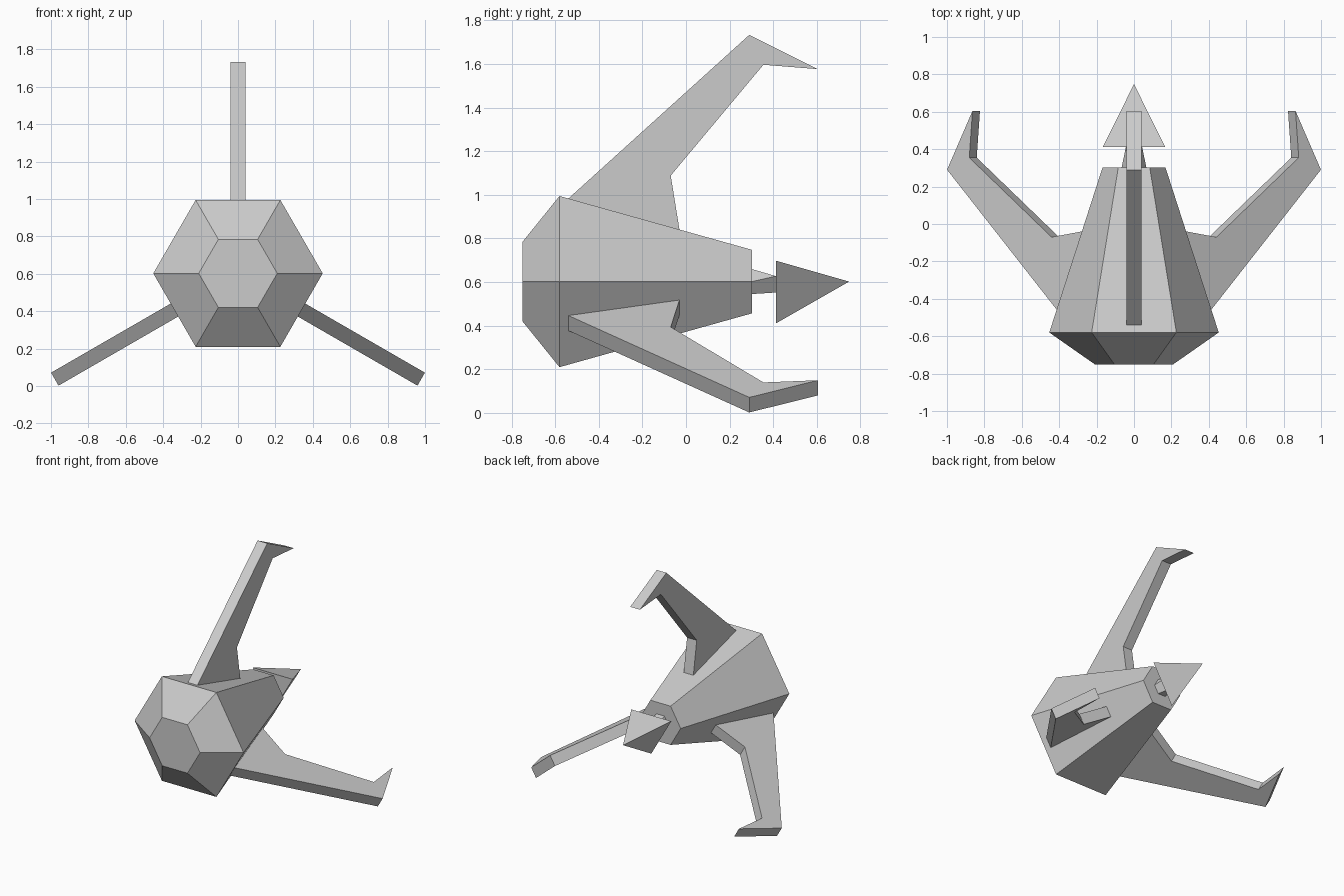
import bpy, bmesh
from math import cos, sin, radians, tau
from mathutils import Matrix, Vector

if "Cube" in bpy.data.objects:
    bpy.data.objects.remove(bpy.data.objects["Cube"])

AXIS_Z = 0.602  # height of the ship's long axis


def ring(y, radius, sides, start=0):
    """Regular polygon around the long axis."""
    return [Vector((radius * cos(start + tau * i / sides), y,
                    radius * sin(start + tau * i / sides))) for i in range(sides)]


def finish(name, bm):
    bmesh.ops.recalc_face_normals(bm, faces=bm.faces[:])
    mesh = bpy.data.meshes.new(name)
    bm.to_mesh(mesh)
    bm.free()
    obj = bpy.data.objects.new(name, mesh)
    obj.location.z = AXIS_Z
    bpy.context.collection.objects.link(obj)
    return obj


def hull(name, points):
    """Flat-faced convex solid around the given points."""
    bm = bmesh.new()
    for p in points:
        bm.verts.new(p)
    bmesh.ops.convex_hull(bm, input=bm.verts[:])
    bmesh.ops.dissolve_limit(bm, angle_limit=radians(0.5),
                             verts=bm.verts[:], edges=bm.edges[:])
    return finish(name, bm)


def fin(name, angle):
    """Hooked fin: (y, radial) profile given thickness, turned about the long axis."""
    profile = [(-0.54, 0.38), (0.29, 1.131), (0.605, 0.974),
               (0.355, 0.994), (-0.07, 0.486), (-0.03, 0.238)]
    bm = bmesh.new()
    face = bm.faces.new([bm.verts.new((-0.04, y, r)) for y, r in profile])
    out = bmesh.ops.extrude_face_region(bm, geom=[face], use_keep_orig=True)
    moved = [v for v in out["geom"] if isinstance(v, bmesh.types.BMVert)]
    bmesh.ops.translate(bm, verts=moved, vec=(0.08, 0, 0))
    bmesh.ops.transform(bm, matrix=Matrix.Rotation(angle, 4, 'Y'), verts=bm.verts[:])
    return finish(name, bm)


# Hexagonal hull with bevelled nose
hull("hull", ring(-0.75, 0.21, 6) + ring(-0.58, 0.453, 6) + ring(0.303, 0.168, 6))

# Neck blending from hexagon to triangle, and three-sided tail spike
DOWN = radians(-90)
hull("neck", ring(0.303, 0.066, 6) + ring(0.412, 0.05, 3, DOWN))
hull("tail_spike", ring(0.412, 0.192, 3, DOWN) + [Vector((0, 0.748, 0))])

# Three fins spaced evenly around the hull
for i, name in enumerate(("top_fin", "right_fin", "left_fin")):
    fin(name, tau * i / 3)
